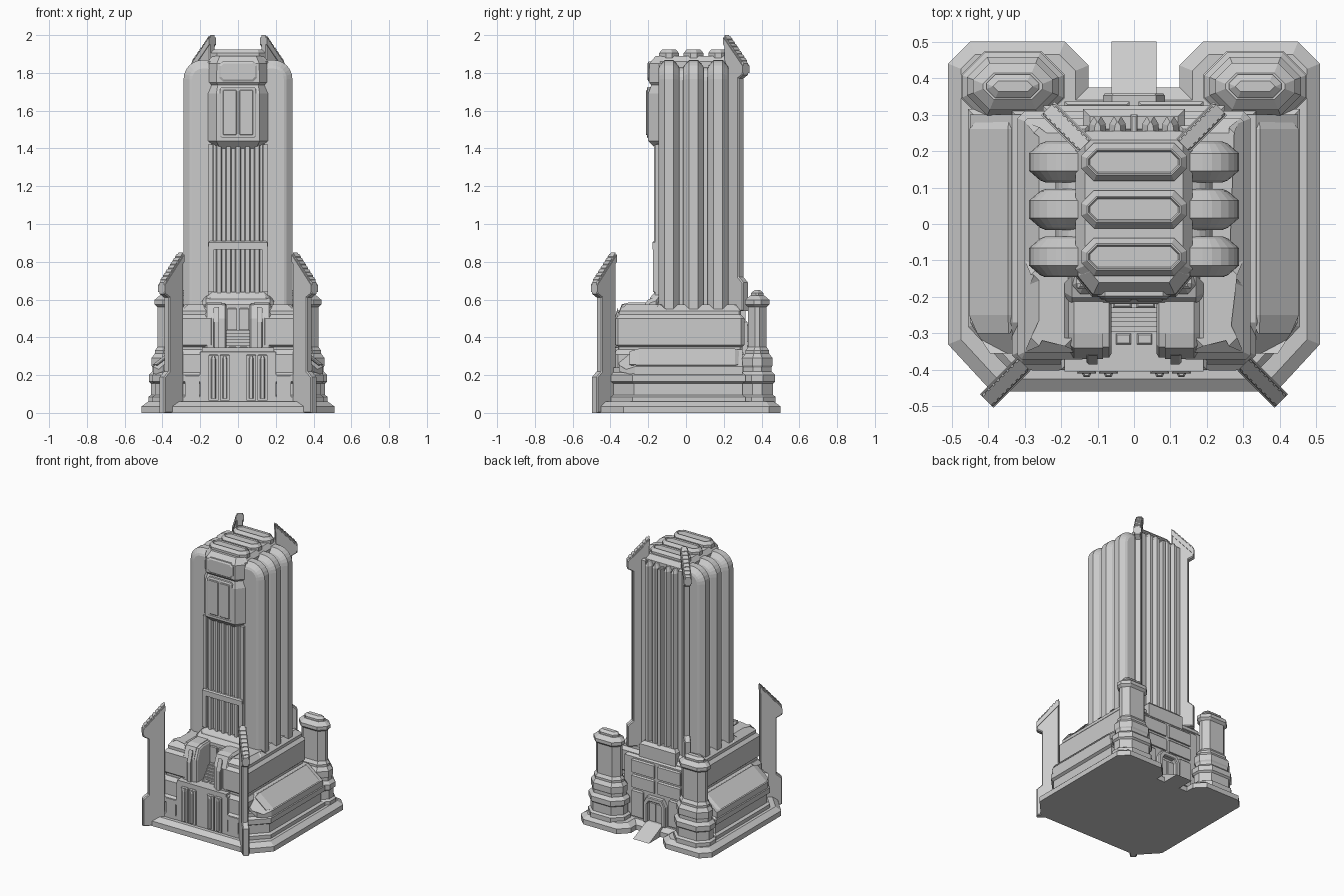
import bpy, bmesh, math
from mathutils import Vector

if "Cube" in bpy.data.objects:
    bpy.data.objects.remove(bpy.data.objects["Cube"])

def grow(pts, d):
    """Mitred offset of a polygon (positive = outward)."""
    n = len(pts)
    area = sum(pts[i-1][0]*pts[i][1] - pts[i][0]*pts[i-1][1] for i in range(n))
    s = 1 if area > 0 else -1
    out = []
    for i in range(n):
        p, q, r = Vector(pts[i-1]), Vector(pts[i]), Vector(pts[(i+1) % n])
        a, b = (q-p).normalized(), (r-q).normalized()
        na, nb = Vector((a.y, -a.x))*s, Vector((b.y, -b.x))*s
        out.append(q + (na+nb)*(d/max(0.3, 1+na.dot(nb))))
    return out

AX = {'z': lambda u, v, w: (u, v, w),
      'y': lambda u, v, w: (u, w, v),     # outline in x,z
      'x': lambda u, v, w: (w, u, v)}     # outline in y,z

def loft(name, pts, layers, axis='z', mirror=False):
    """Stack offset copies of an outline: layers = (position, offset)."""
    f = AX[axis] if isinstance(axis, str) else axis
    bm = bmesh.new()
    rings = [[bm.verts.new(f(p[0], p[1], w)) for p in grow(pts, d)] for w, d in layers]
    n = len(pts)
    bm.faces.new(rings[0])
    bm.faces.new(rings[-1])
    for a, b in zip(rings, rings[1:]):
        for i in range(n):
            j = (i+1) % n
            bm.faces.new((a[i], a[j], b[j], b[i]))
    bmesh.ops.recalc_face_normals(bm, faces=bm.faces)
    me = bpy.data.meshes.new(name)
    bm.to_mesh(me)
    bm.free()
    ob = bpy.data.objects.new(name, me)
    bpy.context.collection.objects.link(ob)
    if mirror:
        ob.modifiers.new("mirror", 'MIRROR')
    return ob

def octo(x0, x1, y0, y1, c):
    return [(x0+c, y0), (x1-c, y0), (x1, y0+c), (x1, y1-c),
            (x1-c, y1), (x0+c, y1), (x0, y1-c), (x0, y0+c)]

def box(name, x0, x1, y0, y1, z0, z1, bev=0.0, mirror=False):
    pts = [(x0, y0), (x1, y0), (x1, y1), (x0, y1)]
    lay = [(z0, 0), (z1, 0)] if not bev else [(z0, 0), (z1-bev, 0), (z1, -bev)]
    return loft(name, pts, lay, mirror=mirror)

def sym(half):
    return half + [(-x, y) for x, y in reversed(half)]

# base plate with two rear lobes, and entry ramp
loft("base_plate", sym([(.39, -.46), (.51, -.33), (.51, .44), (.45, .5), (.19, .5),
     (.125, .435), (.125, .375)]), [(0, 0), (.035, 0), (.06, -.035)])
loft("entry_ramp", [(.3, 0), (.5, 0), (.35, .07), (.3, .07)], [(-.062, 0), (.062, 0)], 'x')

# lower podium bands
loft("lower_podium", sym([(.34, -.395), (.45, -.28), (.45, .31)]),
     [(.05, .005), (.085, .005), (.095, -.012), (.155, -.012), (.165, .005),
      (.2, .005), (.215, -.012), (.24, -.012)])
loft("podium_middle", sym([(.31, -.385), (.335, -.36), (.335, .31)]), [(.2, 0), (.31, 0), (.335, -.02)])
side = [(.28, .2), (.45, .2), (.45, .245), (.335, .335), (.28, .335)]
loft("side_slope", side, [(-.355, -.055), (-.27, 0), (.3, 0)], 'y', True)
loft("side_slope_panel", [(.425, .245), (.445, .255), (.345, .335), (.325, .325)],
     [(-.3, -.008), (-.25, .004), (.26, .004), (.28, -.006)], 'y', True)

# upper podium with chamfered shoulders
steps = [(.32, -.012), (.35, -.012), (.36, 0), (.5, 0), (.52, -.02), (.54, -.02), (.575, -.06)]
loft("upper_podium", octo(-.32, .32, -.2, .31, .02), steps)
loft("front_wing", octo(.13, .32, -.372, -.08, .012), steps, mirror=True)

# front facade: lower wall with ribbed panels
box("facade_wall", -.2, .2, -.4, -.3, .05, .335, .012)
for k, x in enumerate((.04, .1)):
    box(f"facade_panel_{k}", x+.004, x+.056, -.41, -.39, .065, .31, .006, True)
    loft(f"facade_rib_{k}", [(x+.015, -.405), (x+.022, -.42), (x+.038, -.42), (x+.045, -.405)],
         [(.075, 0), (.285, 0), (.3, -.005)], mirror=True)
box("facade_flank", .205, .28, -.402, -.3, .05, .21, .015, True)
box("facade_ledge", -.19, .19, -.405, -.2, .325, .345)

# front balcony: piers, pillars, louvres and doors
pier = [(-.37, .33), (-.37, .5), (-.34, .575), (-.3, .585), (-.14, .585), (-.14, .33)]
loft("balcony_pier", pier, [(.085, 0), (.165, 0), (.18, -.015)], 'x', True)
loft("balcony_pillar", grow(pier, -.004), [(.062, -.01), (.068, 0), (.092, 0)], 'x', True)
loft("pier_face", [(-.385, .345), (-.385, .48), (-.36, .56), (-.34, .345)],
     [(.1, 0), (.125, 0), (.13, -.005)], 'x', True)
loft("balcony_lintel", [(-.22, .33), (-.22, .575), (-.2, .6), (-.14, .62), (-.14, .33)],
     [(-.19, -.02), (-.17, 0), (.17, 0), (.19, -.02)], 'x')
for k in range(6):
    box(f"louvre_{k}", -.065, .065, -.295+k*.013, -.2, .345+k*.016, .357+k*.016)
    box(f"louvre_core_{k}", -.065, .065, -.285+k*.013, -.2, .34+k*.016, .361+k*.016)
box("balcony_door", .006, .058, -.23, -.2, .44, .555, .005, True)
box("balcony_step", .008, .05, -.33, -.3, .34, .352, .004, True)

# rear corner turrets
loft("rear_turret", octo(.225, .44, .315, .44, .045),
     [(.05, .035), (.085, .035), (.095, .02), (.155, .02), (.165, .032), (.2, .032), (.22, .012),
      (.24, .012), (.25, .018), (.29, .018), (.315, 0), (.33, 0), (.35, -.014), (.56, -.014),
      (.575, .002), (.598, .002), (.622, -.026)], mirror=True)
loft("turret_cap", octo(.26, .405, .345, .41, .025), [(.61, 0), (.635, 0), (.65, -.018)], mirror=True)

# rear wall, arched door and wall panels
box("rear_wall", -.25, .25, .25, .325, .05, .5, .02)
arch = [(.085, .06), (.085, .2), (.06, .245), (-.06, .245), (-.085, .2), (-.085, .06),
        (-.055, .06), (-.055, .19), (-.04, .215), (.04, .215), (.055, .19), (.055, .06)]
loft("rear_door_frame", arch, [(.31, 0), (.352, 0), (.358, -.005)], 'y')
box("rear_door", .004, .05, .31, .332, .06, .2, .004, True)
for k, (z0, z1) in enumerate(((.27, .36), (.375, .47))):
    box(f"rear_panel_{k}", .012, .19, .31, .336, z0, z1, .008, True)
box("rear_side_panel", .1, .19, .31, .336, .07, .255, .008, True)

# tower core and rounded shoulders
loft("tower_core", octo(-.16, .16, -.155, .255, .03), [(.55, 0), (1.86, 0), (1.89, -.025)])
def shoulder(x, top, r):
    arc = [(x-r+r*math.cos(a), top-r+r*math.sin(a)) for a in [math.radians(15*i) for i in range(7)]]
    return [(.1, .53), (x, .53)] + arc + [(.1, top)]
loft("tower_shoulder", shoulder(.215, 1.83, .07), [(-.125, -.02), (-.11, 0), (.21, 0), (.225, -.02)], 'y', True)
for k, y in enumerate((-.09, .04, .17)):
    loft(f"side_rib_{k}", shoulder(.288, 1.868, .1),
         [(y-.056, -.045), (y-.05, -.03), (y-.024, 0), (y+.024, 0), (y+.05, -.03), (y+.056, -.045)], 'y', True)
    # roof pads
    loft(f"roof_pad_{k}", octo(-.145, .145, y-.052, y+.052, .035),
         [(1.87, 0), (1.905, 0), (1.925, -.016), (1.925, -.02), (1.918, -.024)])

# front ribbed shaft
for k in range(5):
    x = -.1+.05*k
    loft(f"front_rib_{k}", [(x-.018, -.15), (x-.01, -.17), (x+.01, -.17), (x+.018, -.15)], [(.58, 0), (1.43, 0)])
box("front_edge_strip", .132, .158, -.165, -.12, .57, 1.42, 0, True)
box("front_band", -.155, .155, -.178, -.12, .865, .91, .008)
box("front_band_side", .128, .158, -.175, -.12, .64, .88, 0, True)
loft("front_foot", octo(-.165, .165, -.185, .1, .02), [(.56, .02), (.61, .005), (.64, -.02)])

# front head with twin windows
loft("tower_head", [(-.16, -.05), (-.16, -.145), (-.115, -.2), (.115, -.2), (.16, -.145), (.16, -.05)],
     [(1.4, -.04), (1.44, 0), (1.69, 0), (1.735, -.016), (1.75, -.004), (1.85, -.006), (1.89, -.04)])
frame = octo(-.095, .095, 1.455, 1.725, .01)
loft("window_frame", frame, [(-.18, 0), (-.203, 0), (-.207, -.006)], 'y')
loft("window", octo(.006, .08, 1.47, 1.71, .006), [(-.2, 0), (-.209, 0), (-.212, -.004)], 'y', True)
loft("head_brow", octo(-.1, .1, 1.755, 1.86, .02), [(-.17, 0), (-.198, 0), (-.204, -.01)], 'y')

# rear vertical flutes
for k, x in enumerate((.045, .1)):
    loft(f"rear_flute_{k}", [(x-.025, .24), (x-.022, .275), (x-.01, .295), (x+.01, .295), (x+.022, .275), (x+.025, .24)],
         [(.54, 0), (1.83, 0), (1.86, -.015)], mirror=True)
box("rear_spine", -.01, .01, .24, .3, .5, 1.84, .005)
box("rear_flute_foot", -.14, .14, .24, .315, .49, .6, .02)
box("rear_edge", .125, .16, .2, .27, .54, 1.86, .01, True)

# diagonal buttress fins with toothed sloping tops
def fin(name, start, diry, length, z0, foot, shelf, drop, top, inset):
    d = Vector((1, diry, 0)).normalized()
    n = Vector((-d.y, d.x, 0))
    f = lambda s, z, w: Vector((start[0], start[1], 0)) + d*s + n*w + Vector((0, 0, z))
    L = length
    prof = [(0, z0), (L, z0), (L, foot-.03), (L-inset, foot), (L-inset, shelf-.02),
            (L, shelf), (L, drop), (0, top)]
    loft(name, prof, [(-.022, -.006), (-.016, 0), (.016, 0), (.022, -.006)], f, True)
    slope = (top-drop)/L
    # cap rail along the slope, then its teeth
    rail = [(0, top-.05), (L, drop-.05), (L, drop-.012), (0, top-.012)]
    loft(name+"_rail", rail, [(-.026, 0), (.026, 0)], f, True)
    for i in range(7):
        s = .012 + (L-.03)*i/6.3
        z = top - slope*s
        tooth = [(s, z-.03), (s+.012, z-.03-slope*.012), (s+.012, z+.004-slope*.012), (s, z+.004)]
        loft(f"{name}_tooth_{i}", tooth, [(-.02, 0), (.02, 0)], f, True)

fin("front_fin", (.302, -.384), -1, .144, 0, .22, .63, .69, .85, .035)
fin("rear_fin", (.135, .215), 1, .144, .54, .72, 1.79, 1.85, 2.0, .035)
